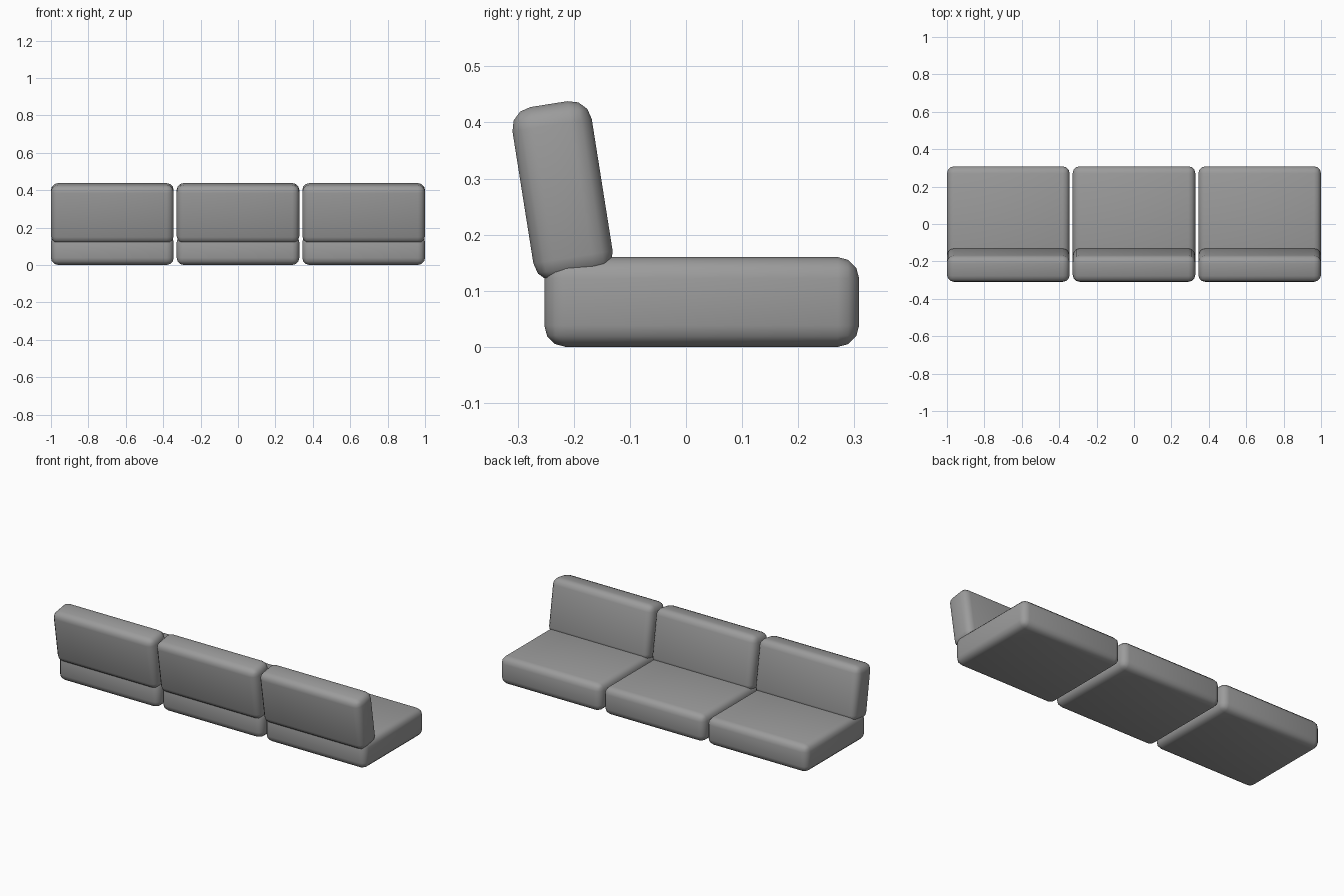
import bpy
import math

cube = bpy.data.objects.get("Cube")
if cube:
    bpy.data.objects.remove(cube, do_unlink=True)

# Single upholstery colour
fabric = bpy.data.materials.new("grey_fabric")
fabric.use_nodes = True
GREY = (0.33, 0.33, 0.33, 1)
fabric.diffuse_color = GREY
fabric.node_tree.nodes["Principled BSDF"].inputs["Base Color"].default_value = GREY


def cushion(name, size, location, tilt=0.0):
    """Padded block with rounded edges."""
    bpy.ops.mesh.primitive_cube_add(size=1, location=location)
    obj = bpy.context.object
    obj.name = name
    obj.scale = size
    bpy.ops.object.transform_apply(location=False, rotation=False, scale=True)
    obj.rotation_euler.x = math.radians(tilt)
    bevel = obj.modifiers.new("rounded_edges", 'BEVEL')
    bevel.width = 0.038
    bevel.segments = 3
    bpy.ops.object.modifier_apply(modifier=bevel.name)
    bpy.ops.object.shade_smooth_by_angle(angle=math.radians(40))
    obj.data.materials.append(fabric)
    return obj


# Three identical seats side by side, each with a leaning backrest
WIDTH = 0.656
PITCH = 0.672
for i, side in enumerate(("right", "middle", "left")):
    x = (i - 1) * PITCH
    cushion(f"{side}_seat", (WIDTH, 0.561, 0.16), (x, 0.028, 0.08))
    cushion(f"{side}_backrest", (WIDTH, 0.143, 0.314), (x, -0.22, 0.2775), 9)
